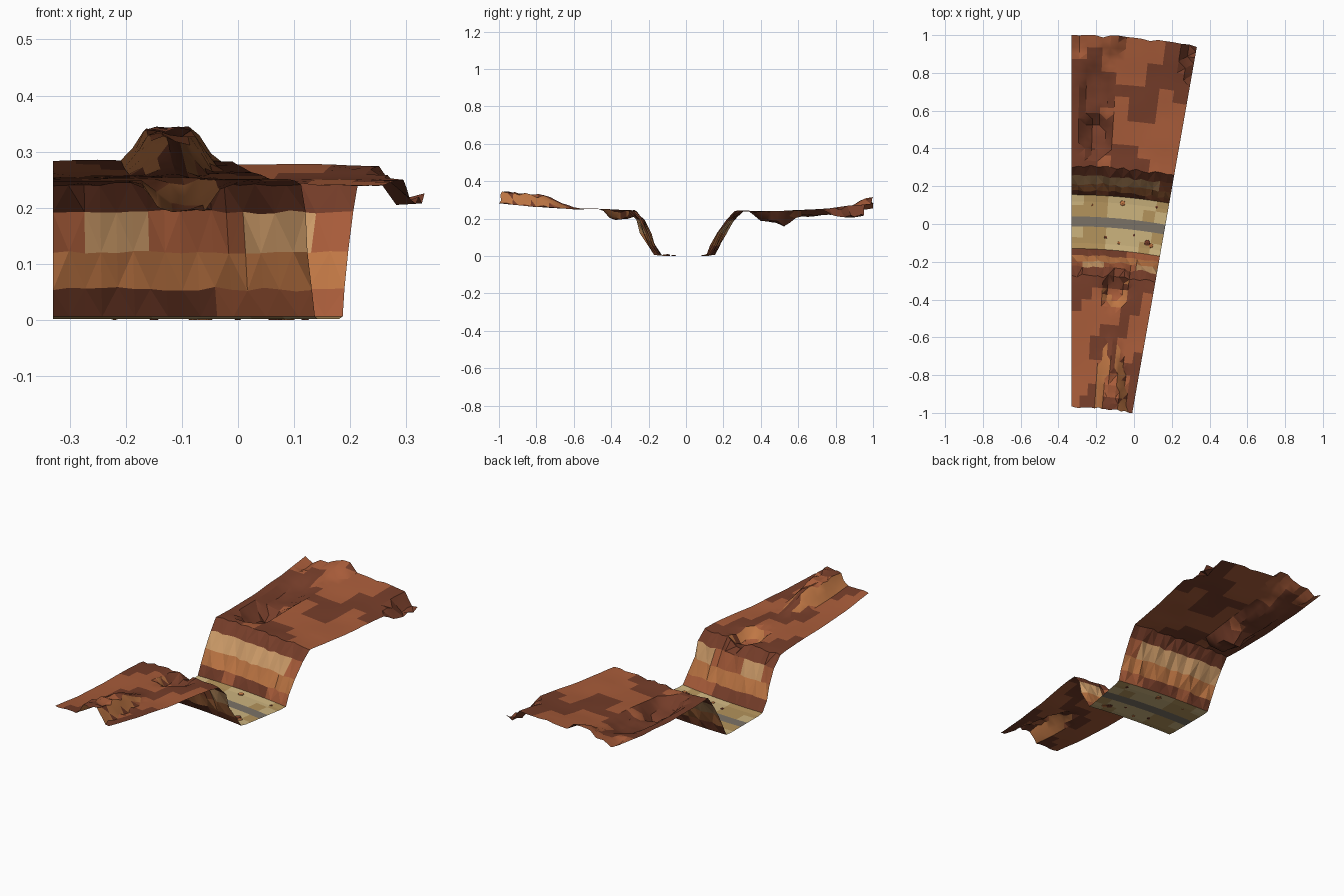
import bpy, bmesh, math, random
from mathutils import Vector, noise

if "Cube" in bpy.data.objects:
    bpy.data.objects.remove(bpy.data.objects["Cube"])

PIVOT_X, PIVOT_Y, SWEEP = -0.33, -2.82, math.radians(10)
NU = 16

def material(name, rgb):
    m = bpy.data.materials.new(name)
    m.diffuse_color = (*[(c / 255) ** 2.2 for c in rgb], 1)
    m.use_nodes = True
    m.node_tree.nodes["Principled BSDF"].inputs["Base Color"].default_value = m.diffuse_color
    return m

RUST = material("rust", (166, 92, 60))
DARK = material("dark_rust", (116, 63, 45))
ORANGE = material("orange_rock", (190, 118, 70))
TAN = material("tan_rock", (205, 155, 105))
SAND = material("sand", (203, 178, 125))
SAND2 = material("dark_sand", (178, 146, 92))
TRACK = material("track_grey", (122, 114, 102))

# canyon cross-section: (distance across, height)
PROFILE = [(-.97, .282), (-.8, .264), (-.6, .253), (-.4, .25), (-.27, .242),
           (-.225, .192), (-.195, .12), (-.162, .055), (-.13, .006), (-.1, .002),
           (.12, .002), (.155, .006), (.178, .055), (.212, .12), (.255, .192),
           (.305, .242), (.4, .237), (.6, .242), (.8, .252), (.9, .266), (1.0, .277)]

def height(v):
    for (a, za), (b, zb) in zip(PROFILE, PROFILE[1:]):
        if v <= b:
            return za + (zb - za) * max(0, (v - a) / (b - a))
    return PROFILE[-1][1]

def bump(x, y, cx, cy, rx, ry):
    # flat-topped plateau with steep sides
    d = math.hypot((x - cx) / rx, (y - cy) / ry)
    return max(0, min(1, (1 - d) * 2.4))

# mesas (positive) and gullies (negative): centre, radii, height
FEATURES = [(-.12, -1.0, .08, .42, .060), (-.12, 1.03, .08, .15, .035),
            (-.20, .47, .085, .13, -.050), (-.20, .66, .095, .22, -.030),
            (-.10, -.35, .075, .10, -.046), (.305, .95, .05, .22, -.060),
            (-.29, 1.0, .035, .12, -.025)]

def polar(u, v):
    r, a = v - PIVOT_Y, u * SWEEP
    return PIVOT_X + r * math.sin(a), PIVOT_Y + r * math.cos(a)

def point(i, v):
    u = i / NU
    z = height(v)
    rough = noise.noise(Vector((i * 1.7 + .3, v * 31, .5)))
    w = v
    if -.28 < v < -.14 or .16 < v < .31:      # rough cliff faces
        w += rough * .016
        z += noise.noise(Vector((i * .9 + .2, v * 23, 4.5))) * .006
    elif v < -.96 or v > .99:                 # ragged outer rims
        w += rough * .012
    x, y = polar(u, w)
    for cx, cy, rx, ry, h in FEATURES:
        if abs(v) > .26:
            z += h * bump(x, y, cx, cy, rx, ry) * (1 + .25 * rough)
    if abs(v) > .32:
        z += .006 * noise.noise(Vector((x * 6, y * 6, 2)))
    return x, y, max(z, 0)

def strip(name, rows, mats, pick):
    bm = bmesh.new()
    grid = [[bm.verts.new(point(i, v)) for i in range(NU + 1)] for v in rows]
    for j in range(len(rows) - 1):
        for i in range(NU):
            a, b, c, d = grid[j][i], grid[j][i + 1], grid[j + 1][i + 1], grid[j + 1][i]
            k = pick(i, j)
            tris = ((a, b, c), (a, c, d)) if (i + j) % 2 else ((a, b, d), (b, c, d))
            for t in tris:
                bm.faces.new(t).material_index = k
    me = bpy.data.meshes.new(name)
    bm.to_mesh(me)
    bm.free()
    for m in mats:
        me.materials.append(m)
    ob = bpy.data.objects.new(name, me)
    bpy.context.collection.objects.link(ob)
    return ob

def spread(a, b, n):
    return [a + (b - a) * k / n for k in range(n + 1)]

def patch(i, j, seed, su=3, sv=3):
    return noise.noise(Vector(((i // 2) / su + .37, (j // 2) / sv + .21, seed)))

def plateau_colour(seed):
    return lambda i, j: 0 if patch(i, j, seed) > -.04 else 1

# plateaus, smooth except for their steep breaks
for name, rows, seed in (("south_plateau", spread(-.97, -.27, 22), 3.3),
                         ("north_plateau", spread(.305, 1.0, 22), 7.7)):
    ob = strip(name, rows, [RUST, DARK, ORANGE], plateau_colour(seed))
    for f in ob.data.polygons:
        if f.normal.z < .8:
            f.material_index = 2 if f.normal.y > 0 and seed < 5 else 1
    bpy.context.view_layer.objects.active = ob
    ob.select_set(True)
    bpy.ops.object.shade_smooth_by_angle(angle=math.radians(25))
    ob.select_set(False)

# layered cliffs, bands listed from the floor upwards
def band_colour(up, seed):
    def pick(i, j):
        b = j if up else 3 - j
        if b == 2:
            return 3 if patch(i, 0, seed, 2) > .0 else 0
        return (0, 2, 3, 1)[b] if b else (0 if patch(i, 0, seed + 5) > 0 else 1)
    return pick

CLIFF = [RUST, DARK, ORANGE, TAN]
strip("south_cliff", [-.27, -.225, -.195, -.162, -.13], CLIFF, band_colour(False, 1.3))
strip("north_cliff", [.155, .178, .212, .255, .305], CLIFF, band_colour(True, 2.6))

# sandy canyon floor with a grey track along it
sand = lambda i, j: 0 if patch(i, j, 5.5, 2, 2) > -.2 else 1
strip("floor_south", [-.13, -.1, -.07, -.04, -.012], [SAND, SAND2], sand)
strip("track", [-.012, .014, .04], [TRACK], lambda i, j: 0)
strip("floor_north", [.04, .07, .1, .12, .155], [SAND, SAND2], sand)

# small half-buried stones on the floor
random.seed(4)
STONES = [(-.06, .11, .016), (.07, -.10, .018), (.09, -.115, .014), (-.15, -.07, .009),
          (-.08, -.10, .009), (.12, .09, .008), (-.22, .10, .006), (.0, -.06, .007)]
for k, (x, y, r) in enumerate(STONES):
    bpy.ops.mesh.primitive_ico_sphere_add(subdivisions=1, radius=r, location=(x, y, .002))
    ob = bpy.context.object
    ob.name = f"stone_{k + 1}"
    ob.rotation_euler.z = random.uniform(0, 3)
    for v in ob.data.vertices:
        v.co.z = max(v.co.z * .5, -.002)
    ob.data.materials.append(DARK if k % 2 else ORANGE)
